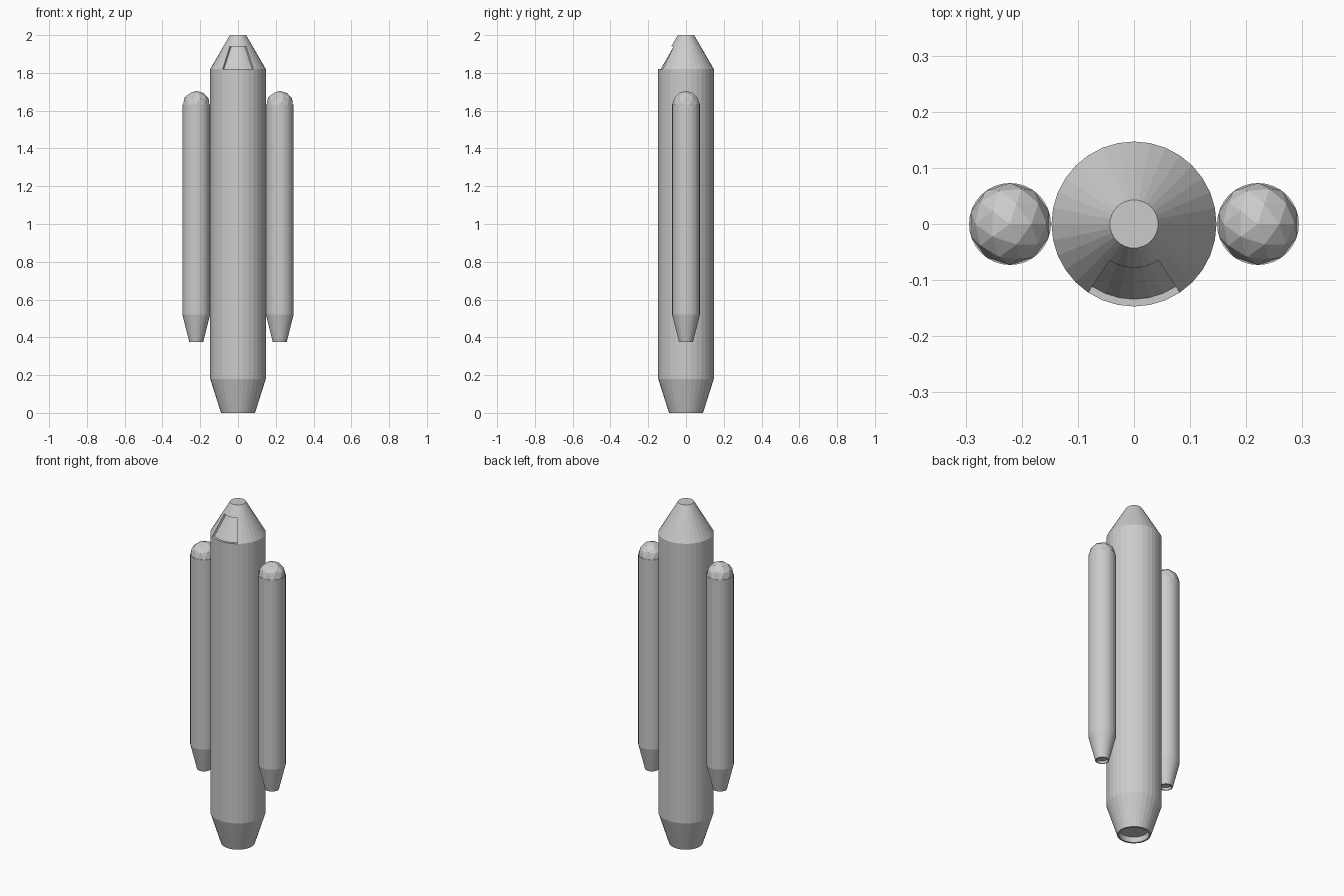
import bpy, bmesh, math

cube = bpy.data.objects.get("Cube")
if cube:
    bpy.data.objects.remove(cube, do_unlink=True)

SIDES = 32
grey = bpy.data.materials.new("light grey")
grey.use_nodes = True
colour = (0.6, 0.6, 0.6, 1)
grey.diffuse_color = colour
grey.node_tree.nodes["Principled BSDF"].inputs["Base Color"].default_value = colour


def add_object(name, bm):
    bmesh.ops.recalc_face_normals(bm, faces=bm.faces)
    mesh = bpy.data.meshes.new(name)
    bm.to_mesh(mesh)
    bm.free()
    mesh.materials.append(grey)
    obj = bpy.data.objects.new(name, mesh)
    bpy.context.collection.objects.link(obj)
    return obj


def lathe(name, profile, x=0, recess=None):
    """Turn a (radius, z) profile with closed ends; recess = (row, half width, depth)."""
    bm = bmesh.new()
    rings = []
    for r, z in profile:
        angles = [2 * math.pi * i / SIDES for i in range(SIDES)]
        rings.append([bm.verts.new((x + r * math.cos(a), r * math.sin(a), z)) for a in angles])
    panel = []
    front = SIDES * 3 // 4
    for row, (low, high) in enumerate(zip(rings, rings[1:])):
        for i in range(SIDES):
            j = (i + 1) % SIDES
            face = bm.faces.new((low[i], low[j], high[j], high[i]))
            if recess and row == recess[0] and -recess[1] <= i - front < recess[1]:
                panel.append(face)
    bm.faces.new(rings[0])
    bm.faces.new(rings[-1])
    # Push the window panel straight in towards the axis
    if panel:
        result = bmesh.ops.extrude_face_region(bm, geom=panel)
        bmesh.ops.delete(bm, geom=[f for f in panel if f.is_valid], context='FACES_ONLY')
        for v in result["geom"]:
            if isinstance(v, bmesh.types.BMVert):
                r = math.hypot(v.co.x, v.co.y)
                v.co.x *= (r - recess[2]) / r
                v.co.y *= (r - recess[2]) / r
    return add_object(name, bm)


# Core body: hollow nozzle, tank and nose with a recessed window
lathe("core_body", [(0.075, 0.03), (0.08, 0), (0.09, 0), (0.147, 0.18), (0.147, 1.82),
                    (0.078, 1.94), (0.043, 2)], recess=(4, 3, 0.013))

# Side boosters with faceted domes
for side, x in (("left", 0.221), ("right", -0.221)):
    lathe(side + "_booster", [(0.032, 0.39), (0.031, 0.375), (0.037, 0.375), (0.073, 0.52),
                              (0.073, 1.632)], x)
    dome = bmesh.new()
    bmesh.ops.create_icosphere(dome, subdivisions=2, radius=0.073)
    bmesh.ops.translate(dome, verts=dome.verts, vec=(x, 0, 1.632))
    add_object(side + "_booster_dome", dome)
